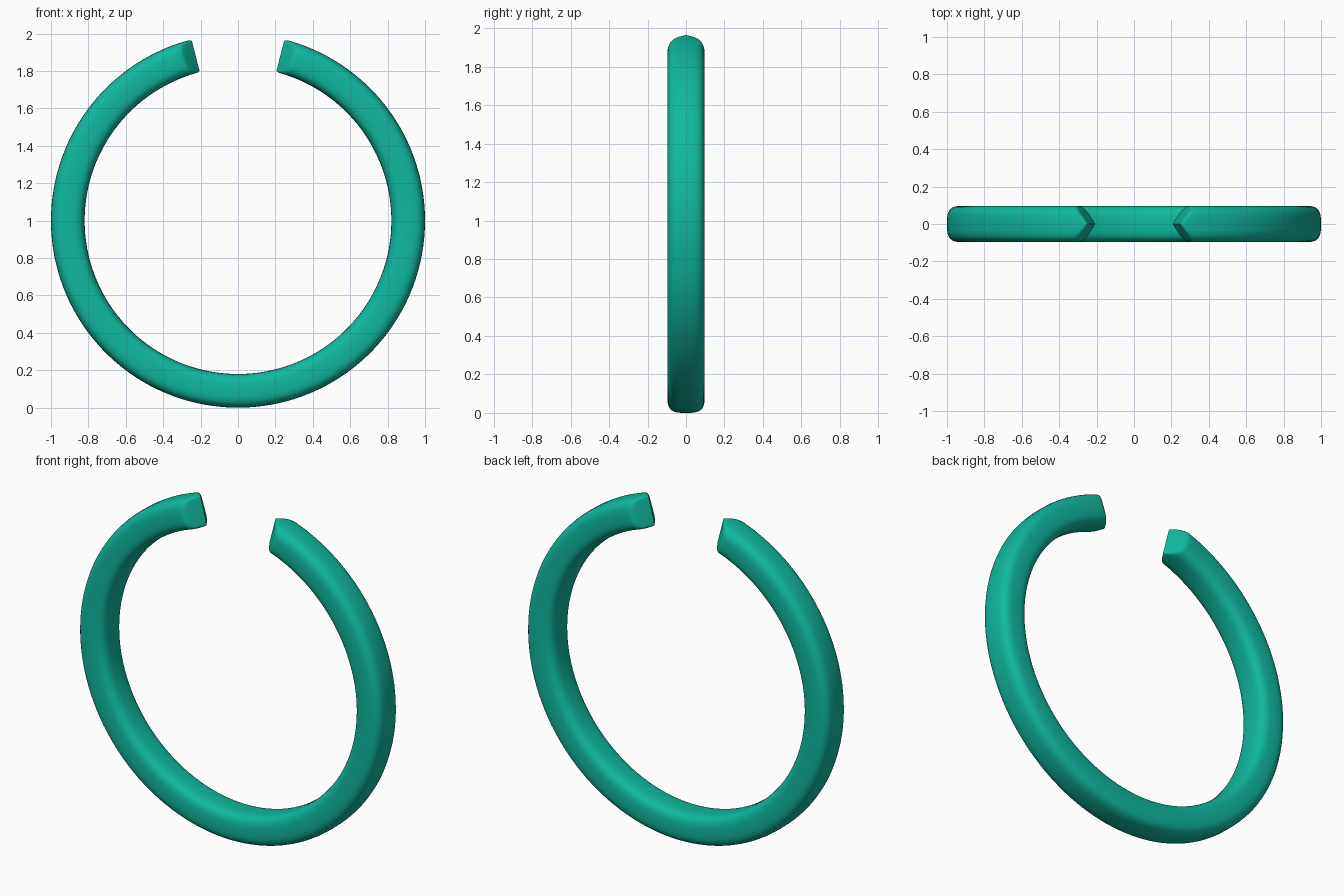
import bpy, bmesh, math

if "Cube" in bpy.data.objects:
    bpy.data.objects.remove(bpy.data.objects["Cube"])

R_MID, HALF_R, HALF_Y = 0.91, 0.09, 0.097   # tube centre radius and half sizes
SIDES, STEPS, POWER = 40, 128, 3.3
TIP, SLANT = math.radians(14.4), math.radians(4.3)


def spow(v):
    return math.copysign(abs(v) ** (2 / POWER), v)


# Rounded-square cross-section (radial, sideways)
section = []
for i in range(SIDES):
    t = 2 * math.pi * i / SIDES
    c, s = math.cos(t), math.sin(t)
    c = 0.0 if abs(c) < 1e-9 else c
    s = 0.0 if abs(s) < 1e-9 else s
    section.append((HALF_R * spow(c), HALF_Y * spow(s)))

bm = bmesh.new()


def ring(scale, extra, f):
    """Section placed at fraction f of the sweep; ends recede with |y| into a V."""
    out = []
    for dr, y in section:
        dr, y = dr * scale, y * scale
        e = TIP + SLANT * abs(y) / HALF_Y + math.radians(extra)
        a = e + (2 * math.pi - 2 * e) * f
        r = R_MID + dr
        out.append(bm.verts.new((r * math.sin(a), y, 1 + r * math.cos(a))))
    return out


# Softly rounded end caps and the main sweep
cap = [(0.3, 0), (0.65, 0), (0.87, 0), (0.92, 0.1), (0.96, 0.35), (0.988, 0.75)]
rings = [ring(s, x, 0) for s, x in cap]
rings += [ring(1, 1.3, i / STEPS) for i in range(STEPS + 1)]
rings += [ring(s, x, 1) for s, x in reversed(cap)]
for a, b in zip(rings, rings[1:]):
    for i in range(SIDES):
        j = (i + 1) % SIDES
        bm.faces.new((a[i], a[j], b[j], b[i]))
for r, f in ((rings[0], 0), (rings[-1], 1)):
    a = TIP + (2 * math.pi - 2 * TIP) * f
    mid = bm.verts.new((R_MID * math.sin(a), 0, 1 + R_MID * math.cos(a)))
    for i in range(SIDES):
        bm.faces.new((r[i], r[(i + 1) % SIDES], mid))
bmesh.ops.recalc_face_normals(bm, faces=bm.faces)

mesh = bpy.data.meshes.new("open_ring")
bm.to_mesh(mesh)
bm.free()
obj = bpy.data.objects.new("open_ring", mesh)
bpy.context.collection.objects.link(obj)

# Teal material
mat = bpy.data.materials.new("teal")
mat.diffuse_color = (0.005, 0.485, 0.34, 1)
mat.use_nodes = True
mat.node_tree.nodes["Principled BSDF"].inputs["Base Color"].default_value = mat.diffuse_color
mesh.materials.append(mat)

bpy.context.view_layer.objects.active = obj
obj.select_set(True)
bpy.ops.object.shade_smooth_by_angle(angle=math.radians(40))
